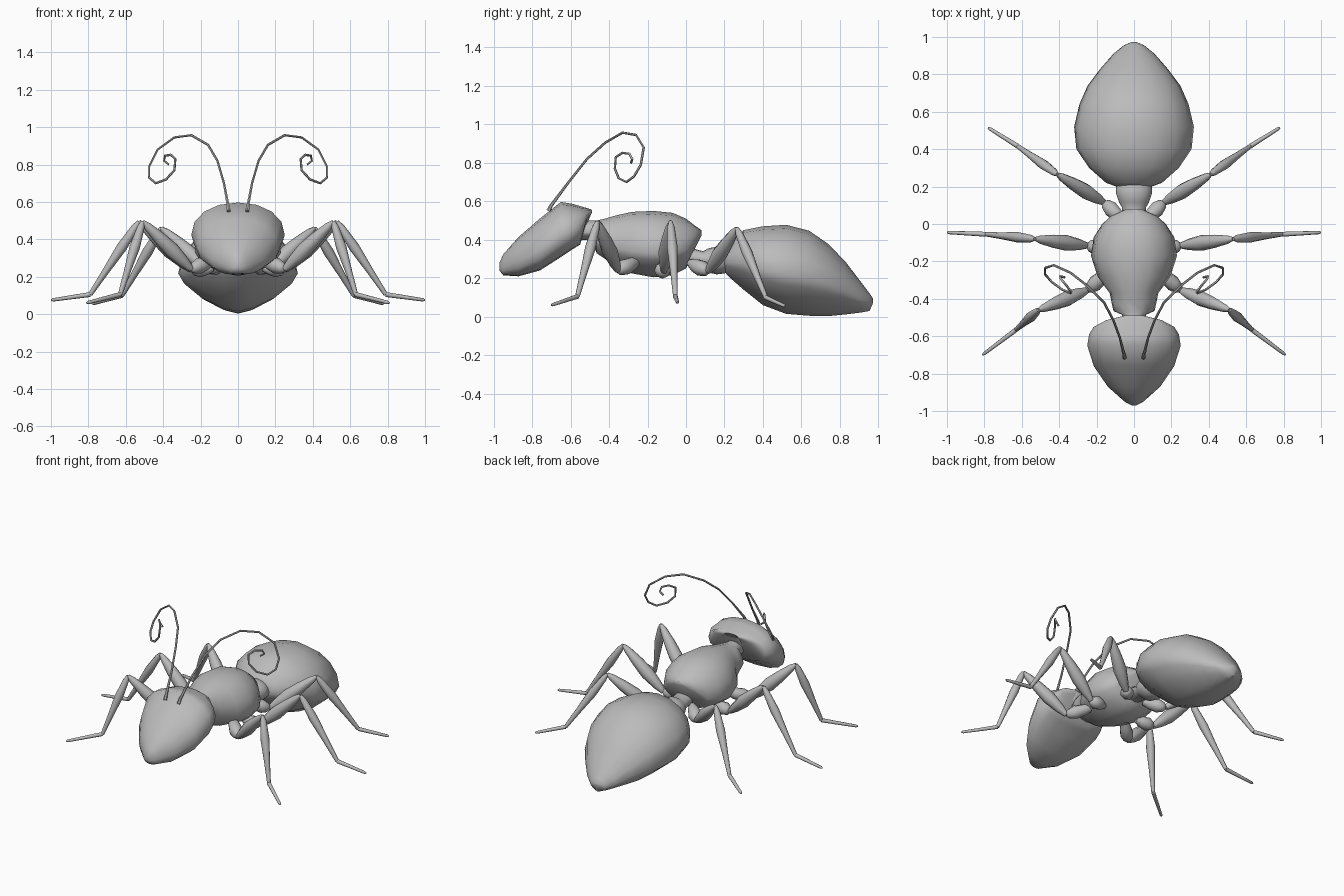
import bpy, bmesh, math
from mathutils import Vector

cube = bpy.data.objects.get("Cube")
if cube:
    bpy.data.objects.remove(cube)

gray = bpy.data.materials.new("plain gray")
gray.use_nodes = True
COLOR = (0.5, 0.5, 0.5, 1)
gray.diffuse_color = COLOR
gray.node_tree.nodes["Principled BSDF"].inputs["Base Color"].default_value = COLOR


def skin(name, rings, mirror=False):
    """Join a series of closed rings into a capped, smooth surface."""
    bm = bmesh.new()
    loops = [[bm.verts.new(p) for p in ring] for ring in rings]
    count = len(loops[0])
    for a, b in zip(loops, loops[1:]):
        for i in range(count):
            j = (i + 1) % count
            bm.faces.new((a[i], a[j], b[j], b[i]))
    bm.faces.new(loops[0])
    bm.faces.new(loops[-1])
    bmesh.ops.recalc_face_normals(bm, faces=bm.faces)
    mesh = bpy.data.meshes.new(name)
    bm.to_mesh(mesh)
    bm.free()
    mesh.materials.append(gray)
    obj = bpy.data.objects.new(name, mesh)
    bpy.context.collection.objects.link(obj)
    if mirror:
        obj.modifiers.new("other side", "MIRROR")
    bpy.ops.object.select_all(action="DESELECT")
    obj.select_set(True)
    bpy.context.view_layer.objects.active = obj
    bpy.ops.object.shade_smooth_by_angle(angle=math.radians(55))


def body(name, stations, waist=0.5, keel=1.0, crown=1.0, sides=16):
    """Stations are (y, bottom, top, half width); waist is the height of the
    widest line; keel and crown shape the lower and upper half, from boxy
    below 1 to ridged above 1."""
    rings = []
    for y, low, high, width in stations:
        mid = low + waist * (high - low)
        ring = []
        for i in range(sides):
            a = math.tau * i / sides
            c, s = math.cos(a), math.sin(a)
            power, reach = (keel, low - mid) if s < 0 else (crown, high - mid)
            ring.append((math.copysign(abs(c) ** power, c) * width, y,
                         mid + abs(s) ** power * reach))
        rings.append(ring)
    skin(name, rings)


def tube(name, points, radii, sides=8):
    """Sweep a round section along points, mirrored to the other side."""
    pts = [Vector(p) for p in points]
    rings, side = [], Vector((0, 1, 0))
    for i, p in enumerate(pts):
        along = (pts[min(i + 1, len(pts) - 1)] - pts[max(i - 1, 0)]).normalized()
        side = (side - along * side.dot(along)).normalized()
        up = along.cross(side)
        rings.append([p + radii[i] * (side * math.cos(t) + up * math.sin(t))
                      for t in (math.tau * k / sides for k in range(sides))])
    skin(name, rings, mirror=True)


def limb(name, start, end, profile):
    """Straight leg segment; profile holds (fraction, radius) pairs."""
    a, b = Vector(start), Vector(end)
    tube(name, [a.lerp(b, f) for f, r in profile], [r for f, r in profile])


# Head, with an overhanging rear lip
body("head", [
    (-.97, .24, .28, .012), (-.95, .215, .325, .05), (-.87, .21, .415, .14),
    (-.76, .24, .51, .215), (-.65, .31, .597, .25), (-.59, .35, .587, .24),
    (-.55, .375, .575, .215), (-.515, .5, .565, .15), (-.49, .54, .556, .05),
    (-.55, .4, .51, .07)],
    waist=.4, keel=.8, crown=.95)

# Thorax, with the neck as its front end
body("thorax", [
    (-.56, .4, .5, .06), (-.485, .4, .5, .065), (-.465, .33, .5, .11),
    (-.42, .3, .51, .12), (-.37, .26, .525, .13), (-.28, .225, .545, .195),
    (-.17, .205, .55, .23), (-.07, .215, .54, .215), (0, .25, .51, .17),
    (.045, .35, .475, .12), (.08, .42, .45, .04)],
    waist=.36, keel=1.3, crown=.95)

# Narrow waist between thorax and abdomen
body("waist", [
    (-.02, .27, .37, .06), (.09, .255, .34, .065), (.115, .23, .355, .08),
    (.16, .22, .365, .095), (.2, .225, .36, .095), (.225, .24, .35, .07),
    (.3, .24, .35, .07)])

# Abdomen
body("abdomen", [
    (.195, .24, .34, .08), (.22, .21, .37, .15), (.3, .14, .45, .24),
    (.4, .06, .47, .308), (.52, .015, .478, .32), (.64, .005, .447, .292),
    (.74, .003, .378, .248), (.83, .012, .285, .18), (.91, .022, .18, .11),
    (.955, .03, .12, .055), (.972, .07, .095, .015)],
    waist=.44, keel=1.35)

# Legs: hip, knee, ankle and toe of each pair
COXA = [(0, .02), (.3, .036), (.65, .043), (.9, .03), (1, .015)]
FEMUR = [(0, .016), (.15, .03), (.4, .042), (.65, .035), (.9, .022), (1, .01)]
TIBIA = [(0, .01), (.08, .02), (.35, .028), (.7, .018), (1, .012)]
FOOT = [(0, .013), (.5, .011), (.95, .009), (1, .004)]
LEGS = {
    "front": [(.13, -.25, .29), (.25, -.355, .24), (.51, -.46, .495),
              (.63, -.565, .105), (.81, -.7, .06)],
    "middle": [(.13, -.135, .25), (.25, -.115, .235), (.53, -.08, .495),
               (.79, -.055, .105), (1, -.045, .075)],
    "back": [(.06, .02, .28), (.16, .115, .235), (.41, .265, .46),
             (.62, .415, .1), (.78, .515, .055)],
}
for pair, joints in LEGS.items():
    for part, profile, a, b in zip(("coxa", "femur", "tibia", "foot"),
                                   (COXA, FEMUR, TIBIA, FOOT), joints, joints[1:]):
        limb(f"{pair}_{part}", a, b, profile)

# Curling antennae
curl = [(.05, -.715, .55), (.053, -.7, .58), (.075, -.61, .7), (.11, -.515, .82),
        (.16, -.42, .905), (.25, -.33, .957), (.34, -.26, .945), (.43, -.22, .88),
        (.475, -.235, .79), (.475, -.27, .73), (.44, -.31, .7), (.385, -.35, .72),
        (.34, -.37, .77), (.335, -.365, .83), (.36, -.33, .852), (.39, -.295, .847),
        (.395, -.28, .82), (.37, -.285, .8)]
tube("antenna", curl, [.011, .009] + [.0065] * (len(curl) - 2), sides=6)
